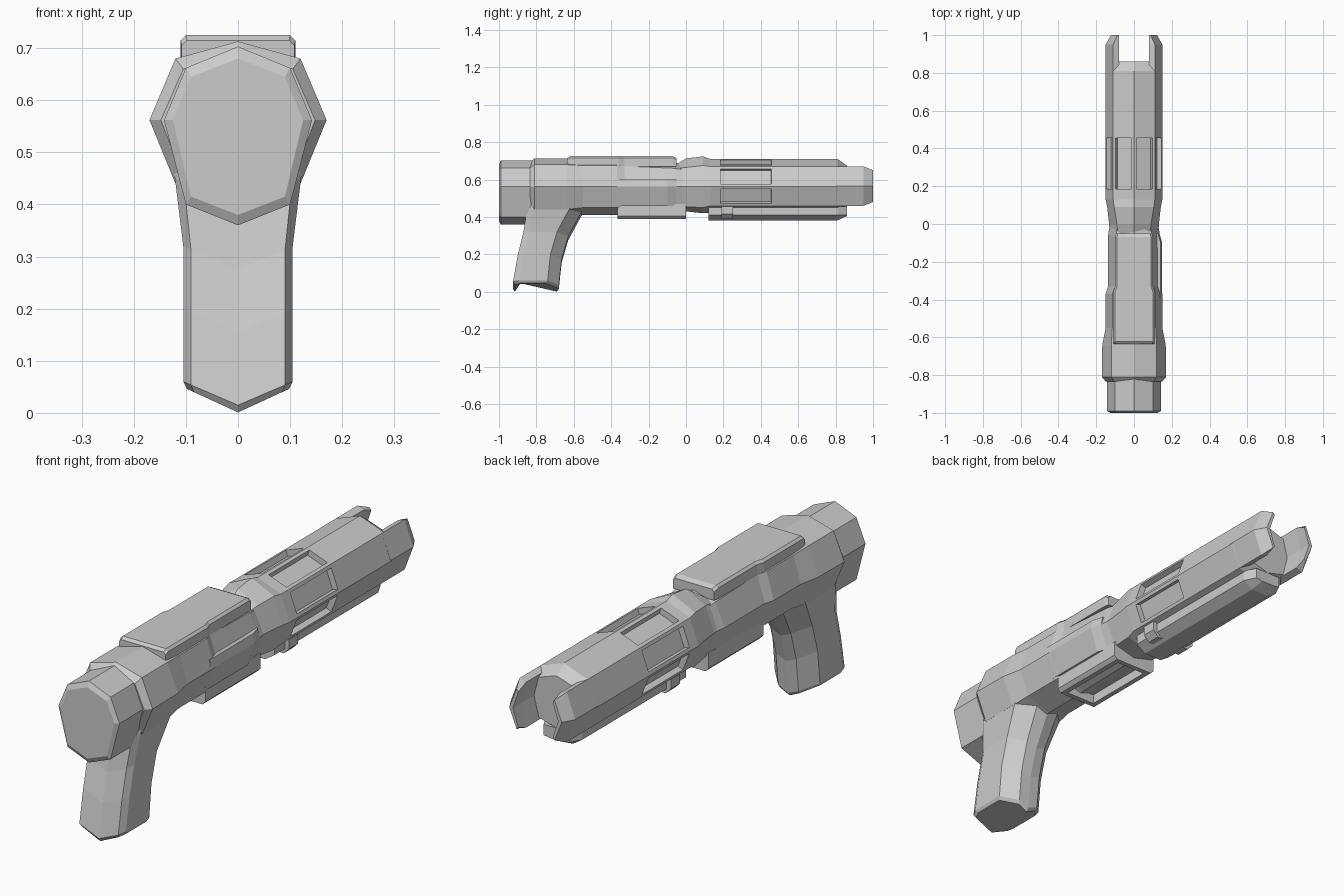
import bpy, bmesh

if "Cube" in bpy.data.objects:
    bpy.data.objects.remove(bpy.data.objects["Cube"])


def loft(name, rings, windows=None):
    """Skin closed rings of equal point count; optional recessed windows between ring i and i+1."""
    bm = bmesh.new()
    vs = [[bm.verts.new(p) for p in r] for r in rings]
    n, picked = len(vs[0]), []
    for i in range(len(vs) - 1):
        for j in range(n):
            k = (j + 1) % n
            f = bm.faces.new((vs[i][j], vs[i][k], vs[i + 1][k], vs[i + 1][j]))
            if windows is not None and i == windows[0] and j in windows[1]:
                picked.append(f)
    bm.faces.new(vs[0])
    bm.faces.new(vs[-1][::-1])
    bmesh.ops.recalc_face_normals(bm, faces=bm.faces)
    if picked:
        bmesh.ops.inset_individual(bm, faces=picked, thickness=0.02, depth=0)
        bmesh.ops.inset_individual(bm, faces=picked, thickness=0.001, depth=-0.025)
    return finish(name, bm)


def finish(name, bm):
    me = bpy.data.meshes.new(name)
    bm.to_mesh(me)
    bm.free()
    ob = bpy.data.objects.new(name, me)
    bpy.context.collection.objects.link(ob)
    return ob


def octagon(y, top, sx, sz, mx, lx, lz, bottom, mz=0.562):
    """Eight-sided cross-section with a ridge on top and bottom."""
    half = [(sx, sz), (mx, mz), (lx, lz)]
    pts = [(0, top)] + half + [(0, bottom)] + [(-x, z) for x, z in reversed(half)]
    return [(x, y, z) for x, z in pts]


def mirrored(y, half):
    pts = half + [(-x, z) for x, z in reversed(half)]
    return [(x, y, z) for x, z in pts]


# Rear cap
loft("rear_cap", [
    octagon(-1.0, .68, .09, .645, .125, .09, .415, .38),
    octagon(-.99, .703, .10, .662, .142, .10, .40, .36),
    octagon(-.80, .703, .10, .662, .142, .10, .40, .36)])

# Receiver: wide rear block, tapering forward
loft("receiver", [
    octagon(-.835, .69, .105, .66, .148, .105, .45, .42),
    octagon(-.81, .713, .12, .68, .17, .12, .44, .40),
    octagon(-.64, .713, .12, .68, .168, .12, .44, .40),
    octagon(-.55, .713, .115, .675, .15, .11, .45, .41),
    octagon(-.37, .713, .115, .675, .15, .11, .45, .41),
    octagon(-.33, .713, .10, .672, .137, .10, .455, .415),
    octagon(-.06, .69, .095, .66, .137, .10, .455, .42),
    octagon(.0, .68, .09, .65, .128, .095, .46, .43)])

# Side panel on the right of the receiver
loft("side_panel", [
    [(x, y, z) for x, z in ((.10, .60), (xm - .008, .60), (xm, .562), (xm - .035, .46), (.08, .46))]
    for y, xm in ((-.39, .149), (-.10, .149), (-.05, .135))])

# Top plate
loft("top_plate", [
    mirrored(y, [(w, .67), (w, h - .01), (w - .01, h)])
    for y, w, h in ((-.635, .108, .715), (-.622, .11, .725), (-.36, .11, .725),
                    (-.33, .10, .725), (-.07, .10, .725), (-.05, .095, .715))])

# Barrel with neck, collar and recessed windows
full = (.71, .11, .67, .15, .11, .46, .42)
loft("barrel", [
    octagon(-.07, .67, .085, .655, .128, .09, .46, .43),
    octagon(.0, .713, .09, .665, .132, .095, .455, .43),
    octagon(.09, .724, .105, .675, .142, .105, .45, .42),
    octagon(.13, *full),
    octagon(.17, *full),
    octagon(.47, *full),
    octagon(.81, *full),
    octagon(.86, .675, .09, .645, .125, .09, .48, .455)],
    windows=(4, (0, 1, 2, 5, 6, 7)))

# Muzzle prongs
for s, side in ((1, "right"), (-1, "left")):
    loft("muzzle_prong_" + side, [
        [(s * x, y, z) for x, z in ((ox, .565 + h), (mx, .565), (ox, .565 - h),
                                    (.08, .575 - h), (.105, .565), (.08, .555 + h))]
        for y, ox, mx, h in ((.80, .11, .15, .105), (.95, .11, .15, .105), (1.0, .088, .122, .085))])

# Rail under the barrel
loft("under_rail", [
    mirrored(y, [(w, .455), (w, .41), (w * .5, b)])
    for y, w, b in ((.12, .085, .382), (.81, .085, .382), (.86, .06, .405))])
loft("rail_clamp", [
    mirrored(y, [(.105, .455), (.105, .415), (.08, .39)]) for y in (.19, .25)])

# Magazine well with a recessed underside
well = loft("magazine_well", [
    mirrored(y, [(.105, .47), (.105, .405), (.09, .39)]) for y in (-.365, 0)])
bm = bmesh.new()
bm.from_mesh(well.data)
under = [f for f in bm.faces if f.normal.z < -.95]
bmesh.ops.inset_individual(bm, faces=under, thickness=.03, depth=0)
bmesh.ops.inset_individual(bm, faces=under, thickness=.001, depth=-.04)
bm.to_mesh(well.data)
bm.free()


# Grip: rings with a shallow downward ridge along the middle
def grip_ring(yr, yf, z, w, flare=0):
    half = [(0, yr), (w * .86, yr), (w, yr + .03), (w, yf - .06), (w * .45, yf), (0, yf)]
    pts = half + [(-x, y) for x, y in reversed(half[1:-1])]
    return [(x, y, z - .045 * (1 - abs(x) / w)) for x, y in pts]


loft("grip", [
    grip_ring(-.915, -.69, .046, .098),
    grip_ring(-.925, -.68, .06, .105),
    grip_ring(-.90, -.665, .20, .105),
    grip_ring(-.87, -.63, .32, .105),
    grip_ring(-.85, -.56, .45, .121),
    grip_ring(-.81, -.55, .53, .14)])
